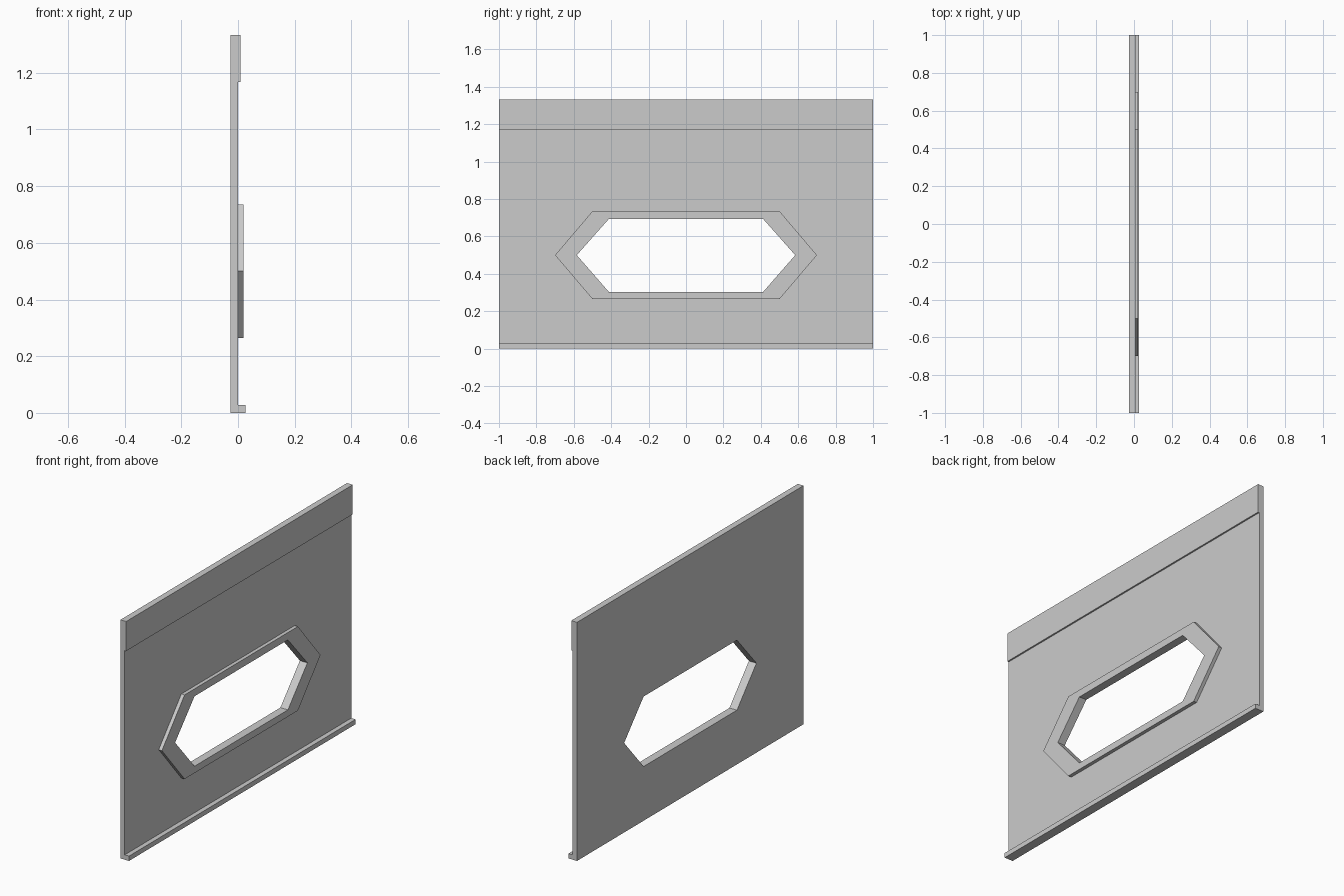
import bpy
import bmesh

if "Cube" in bpy.data.objects:
    bpy.data.objects.remove(bpy.data.objects["Cube"])

BACK, FACE = -0.0265, 0.0      # panel back and front planes
TOP, MID = 1.333, 0.5          # overall height, window centre height
SILL_TOP, BAND_BOTTOM = 0.027, 1.168


def loft(name, loops, closed):
    """Skin matching point loops; closed joins the last loop to the first."""
    bm = bmesh.new()
    rows = [[bm.verts.new(p) for p in loop] for loop in loops]
    n = len(rows[0])
    for i in range(len(rows) if closed else len(rows) - 1):
        a, b = rows[i], rows[(i + 1) % len(rows)]
        for j in range(n):
            k = (j + 1) % n
            bm.faces.new((a[j], a[k], b[k], b[j]))
    bmesh.ops.recalc_face_normals(bm, faces=bm.faces)
    mesh = bpy.data.meshes.new(name)
    bm.to_mesh(mesh)
    bm.free()
    obj = bpy.data.objects.new(name, mesh)
    bpy.context.collection.objects.link(obj)
    return obj


def outline(x, tip, shoulder, low, high):
    """Six points: side tips at mid height, shoulders at low and high."""
    return [(x, -tip, MID), (x, -shoulder, high), (x, shoulder, high),
            (x, tip, MID), (x, shoulder, low), (x, -shoulder, low)]


def box(name, x0, x1, z0, z1):
    bpy.ops.mesh.primitive_cube_add(size=1, location=((x0 + x1) / 2, 0, (z0 + z1) / 2))
    obj = bpy.context.object
    obj.name = name
    obj.scale = (x1 - x0, 2, z1 - z0)
    bpy.ops.object.transform_apply(location=False, rotation=False, scale=True)
    return obj


hole = (0.584, 0.412, 0.303, 0.694)
rim = (0.70, 0.50, 0.265, 0.735)
sheet = (1.0, 1.0, SILL_TOP, BAND_BOTTOM)

# Wall panel with the hexagonal window opening
loft("wall_panel", [outline(BACK, *hole), outline(FACE, *hole),
                    outline(FACE, *sheet), outline(BACK, *sheet)], True)

# Raised window frame, open where it sits on the panel
loft("window_frame", [outline(FACE, *hole), outline(0.02, *hole),
                      outline(0.02, *rim), outline(FACE, *rim)], False)

# Top band and bottom sill
box("top_band", BACK, 0.009, BAND_BOTTOM, TOP)
box("bottom_sill", BACK, 0.0265, 0.0, SILL_TOP)
